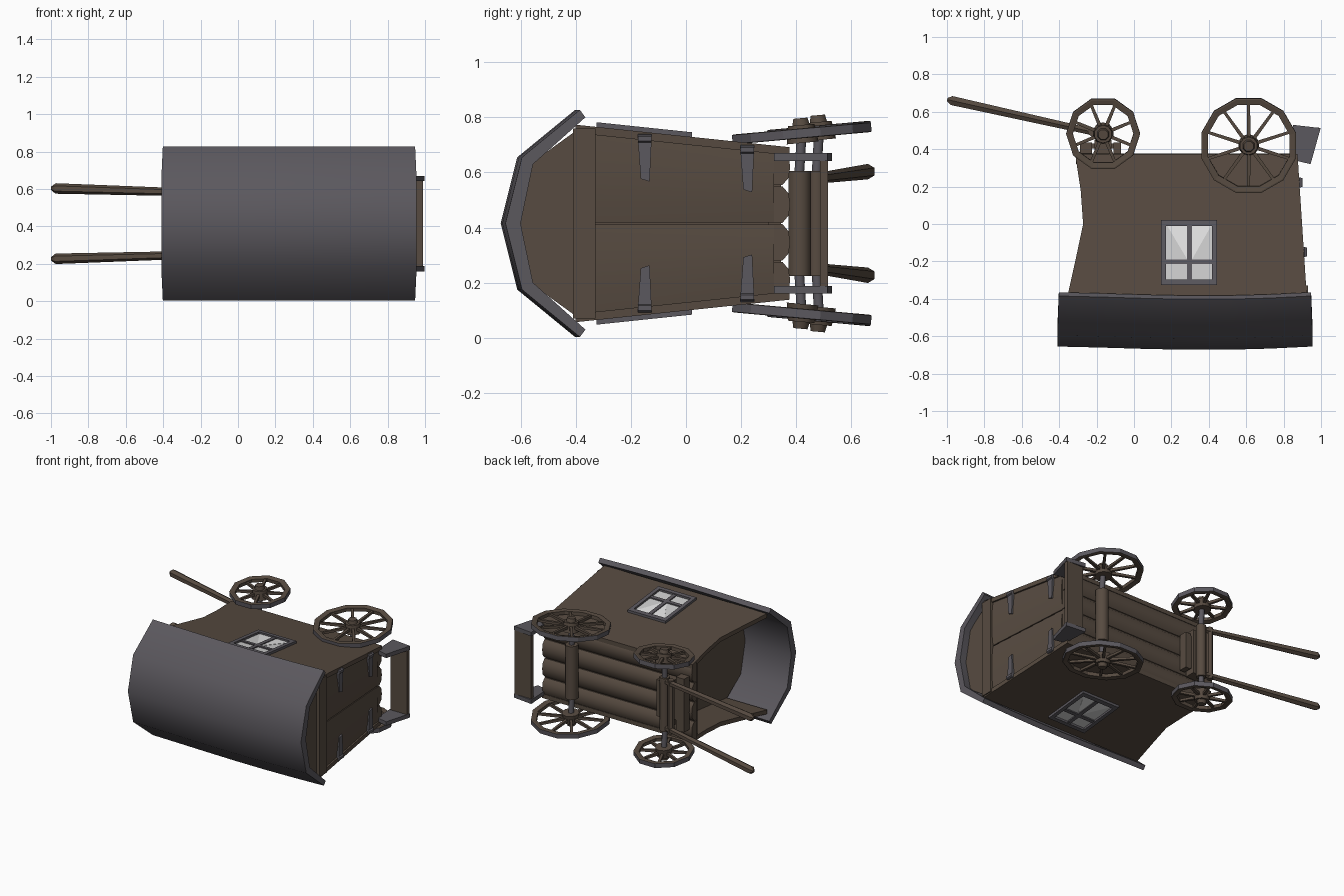
import bpy, bmesh, math
from mathutils import Vector, Matrix

if "Cube" in bpy.data.objects:
    bpy.data.objects.remove(bpy.data.objects["Cube"])

MID = 0.415  # centre of the wagon's width (z)

def mat(name, c):
    m = bpy.data.materials.new(name)
    m.diffuse_color = (*c, 1)
    m.use_nodes = True
    m.node_tree.nodes["Principled BSDF"].inputs["Base Color"].default_value = m.diffuse_color
    return m

WOOD = mat("brown wood", (0.095, 0.070, 0.052))
GREY = mat("grey metal", (0.105, 0.098, 0.112))
PANE = mat("pale pane", (0.62, 0.62, 0.62))
WHITE = mat("white curtain", (0.9, 0.9, 0.9))

def finish(name, bm, m, smooth=0):
    bmesh.ops.recalc_face_normals(bm, faces=bm.faces)
    me = bpy.data.meshes.new(name)
    bm.to_mesh(me)
    bm.free()
    ob = bpy.data.objects.new(name, me)
    bpy.context.collection.objects.link(ob)
    me.materials.append(m)
    if smooth:
        bpy.ops.object.select_all(action='DESELECT')
        ob.select_set(True)
        bpy.context.view_layer.objects.active = ob
        bpy.ops.object.shade_smooth_by_angle(angle=math.radians(smooth))
    return ob

def loft(name, rings, m, smooth=0, closed=False):
    bm = bmesh.new()
    vs = [[bm.verts.new(p) for p in r] for r in rings]
    n, k = len(rings[0]), len(vs)
    for i in range(k if closed else k - 1):
        a, b = vs[i], vs[(i + 1) % k]
        for j in range(n):
            bm.faces.new((a[j], a[(j + 1) % n], b[(j + 1) % n], b[j]))
    if not closed:
        bm.faces.new(vs[0])
        bm.faces.new(vs[-1])
    return finish(name, bm, m, smooth)

def slab(name, pts, offset, m, smooth=0):
    o = Vector(offset)
    return loft(name, [pts, [Vector(p) + o for p in pts]], m, smooth)

def box(name, x, y, z, m):
    return slab(name, [(x[0], y[0], z[0]), (x[1], y[0], z[0]), (x[1], y[1], z[0]),
                       (x[0], y[1], z[0])], (0, 0, z[1] - z[0]), m)

def beam(name, p, q, r0, r1, n, m, smooth=0):
    p, q = Vector(p), Vector(q)
    rot = (q - p).to_track_quat('Z', 'Y')
    rings = []
    for c, r in ((p, r0), (q, r1)):
        rings.append([c + rot @ Vector((r * math.cos(2 * math.pi * (i + .5) / n),
                                        r * math.sin(2 * math.pi * (i + .5) / n), 0)) for i in range(n)])
    return loft(name, rings, m, smooth)

def wall_z(y):   # half width of the body at height y
    return 0.357 - 0.105 * (y + 0.39)

def back_x(y):   # slanting rear end of the body
    return 0.922 - 0.065 * (y + 0.36)

# curved roof, slightly crowned along its length
outer = [(-.385, .412), (-.595, .24), (-.655, 0), (-.595, -.24), (-.385, -.412)]
inner = [(-.365, -.385), (-.555, -.215), (-.60, 0), (-.555, 0.215), (-.365, .385)]
rings = []
for i in range(7):
    t = i / 6
    lift = 0.018 * math.sin(math.pi * t ** 1.3)
    rings.append([(-.41 + 1.365 * t + (0.008 if y > -.5 else 0) * (1 - 2 * t), y - lift, MID + z)
                  for y, z in outer + inner])
loft("roof", rings, GREY, 45)

# gable walls: rear and recessed porch front
def gable(x, y0):
    return [(x, y0, MID + wall_z(y0) - .01), (x, -.38, MID + .35), (x, -.56, MID + .22), (x, -.61, MID),
            (x, -.56, MID - .22), (x, -.38, MID - .35), (x, y0, MID - wall_z(y0) + .01)]
slab("rear_gable", gable(.88, -.33), (.025, 0, 0), WOOD)
slab("front_wall", gable(-.04, .34), (.03, 0, 0), WOOD)

# side walls, windows, hinges, doors mirrored across the width
for s, side in ((1, "upper"), (-1, "lower")):
    def P(x, y, d=0):
        return (x, y, MID + s * (wall_z(y) + d))
    outline = [(-.36, -.40), (-.35, -.36), (-.31, -.18), (-.272, 0), (-.285, .18), (-.315, .375),
               (back_x(.375), .375), (back_x(0), 0), (back_x(-.40), -.40)]
    slab(side + "_side_wall", [P(x, y) for x, y in outline], (0, 0, -s * .03), WOOD)

    def plate(name, pts, d, t, m):
        slab(name, [P(x, y, d) for x, y in pts], (0, 0, s * t), m)
    def rect(x0, x1, y0, y1):
        return [(x0, y0), (x1, y0), (x1, y1), (x0, y1)]
    plate(side + "_window_pane", rect(.155, .435, -.315, .01), 0, .003, PANE)
    plate(side + "_left_curtain", [(.175, -.005), (.285, -.005), (.285, -.19)], .003, .002, WHITE)
    plate(side + "_right_curtain", [(.415, -.005), (.31, -.005), (.31, -.19)], .003, .002, WHITE)
    for i, r in enumerate([(.145, .445, -.01, .022), (.145, .445, -.325, -.297), (.145, .172, -.297, -.01),
                           (.418, .445, -.297, -.01), (.283, .31, -.297, -.01), (.172, .418, -.215, -.19)]):
        plate(f"{side}_window_frame_{i}", rect(*r), -.005, .022 if i < 4 else .016, GREY)

    # door leaf, slightly bulged
    rings = []
    for i in range(6):
        y = -.33 + .65 * i / 5
        w, x = wall_z(y) - .028, back_x(y)
        prof = [(-.03, .003), (-.012, .003), (-.002, w * .3), (-.002, w * .7), (-.012, w), (-.03, w)]
        rings.append([(x + dx, y, MID + s * z) for dx, z in prof])
    loft(side + "_door", rings, WOOD, 40)

    # hinge straps with knuckles
    for k, y in enumerate((-.15, .222)):
        w, x = wall_z(y), back_x(y) - .006
        slab(f"{side}_hinge_{k}", [(x, y - .026, MID + s * (w - .01)), (x, y + .026, MID + s * (w - .01)),
             (x, y + .018, MID + s * (w - .18)), (x, y - .014, MID + s * (w - .17))], (.014, 0, 0), GREY)
        beam(f"{side}_hinge_pin_{k}", (x + .008, y - .025, MID + s * (w - .025)),
             (x + .008, y + .025, MID + s * (w - .025)), .017, .017, 6, GREY)

    # step bracket
    slab(side + "_step_bracket", [(.85, .53, MID + s * .227), (.998, .513, MID + s * .227),
         (.944, .32, MID + s * .227), (.86, .34, MID + s * .227)], (0, 0, s * .028), GREY)

    # draw shaft with pointed tip
    a, b = Vector((-.19, .485, MID + s * .165)), Vector((-.975, .66, MID + s * .188))
    beam(side + "_shaft", a, b, .02, .028, 6, WOOD)
    beam(side + "_shaft_tip", b, b + (b - a).normalized() * .024, .028, .01, 6, WOOD)

    # wheels: rim with grey tyre, spokes, hub, metal axle end
    for wname, cx, cy, R, n, spokes, zc in (("rear", .613, .42, .262, 12, 10, .327),
                                            ("front", -.165, .483, .198, 10, 8, .338)):
        M = Matrix.Translation((cx, cy, MID + s * zc)) @ Matrix.Rotation(s * .09, 4, 'X')
        prof = [(R - .036, -.012), (R - .008, -.018), (R, -.016), (R, .016), (R - .008, .018), (R - .036, .012)]
        rings = []
        for i in range(n):
            t = 2 * math.pi * (i + .5) / n + math.pi / 2
            rings.append([M @ Vector((r * math.cos(t), r * math.sin(t), z)) for r, z in prof])
        rim = loft(f"{side}_{wname}_rim", rings, WOOD, closed=True)
        rim.data.materials.append(GREY)
        for f in rim.data.polygons:
            d = (f.center - M.translation)
            if f.normal.dot(d.normalized()) > .5:
                f.material_index = 1
        for i in range(spokes):
            t = 2 * math.pi * (i + .5) / spokes
            d = Vector((math.cos(t), math.sin(t), 0))
            beam(f"{side}_{wname}_spoke_{i}", M @ (d * .03), M @ (d * (R - .03)), .014, .011, 4, WOOD)
        beam(f"{side}_{wname}_hub", M @ Vector((0, 0, -s * .035)), M @ Vector((0, 0, s * .03)),
             .058, .048, 10, WOOD, 50)
        beam(f"{side}_{wname}_hub_cap", M @ Vector((0, 0, s * .03)), M @ Vector((0, 0, s * .055)),
             .034, .028, 8, WOOD, 50)
        beam(f"{side}_{wname}_axle_end", (cx, cy - .01, MID + s * .17), M.translation, .019, .019, 8, GREY, 50)

# beam above the doors
box("door_lintel", (.875, .93), (-.41, -.328), (MID - .345, MID + .345), WOOD)

# rounded floor planks
for i in range(4):
    zc = MID + (i - 1.5) * .137
    ring = [(-.31, y, zc + z) for y, z in ((.32, -.066), (.35, -.066), (.372, -.04), (.378, 0),
                                           (.372, .04), (.35, .066), (.32, .066))]
    slab(f"floor_plank_{i}", ring, (1.18, 0, 0), WOOD, 45)
box("floor_base", (-.30, .86), (.30, .345), (MID - .27, MID + .27), WOOD)

# undercarriage: axle beams, bolsters, shaft crossbar
beam("rear_axle_beam", (.613, .412, MID - .19), (.613, .412, MID + .19), .044, .044, 8, WOOD, 50)
beam("front_axle_beam", (-.165, .475, MID - .19), (-.165, .475, MID + .19), .034, .034, 8, WOOD, 50)
box("front_bolster", (-.21, -.12), (.375, .45), (MID - .16, MID + .16), WOOD)
box("front_bolster_fore", (-.29, -.225), (.375, .435), (MID - .19, MID + .19), WOOD)
box("front_bolster_aft", (-.11, -.07), (.375, .435), (MID - .13, MID + .13), WOOD)
box("turning_plate", (-.28, -.08), (.405, .43), (MID - .12, MID + .12), WOOD)
beam("shaft_crossbar", (-.225, .49, MID - .19), (-.225, .49, MID + .19), .022, .022, 6, WOOD)

# rear step
box("step_board", (.86, .99), (.487, .515), (MID - .23, MID + .23), WOOD)
